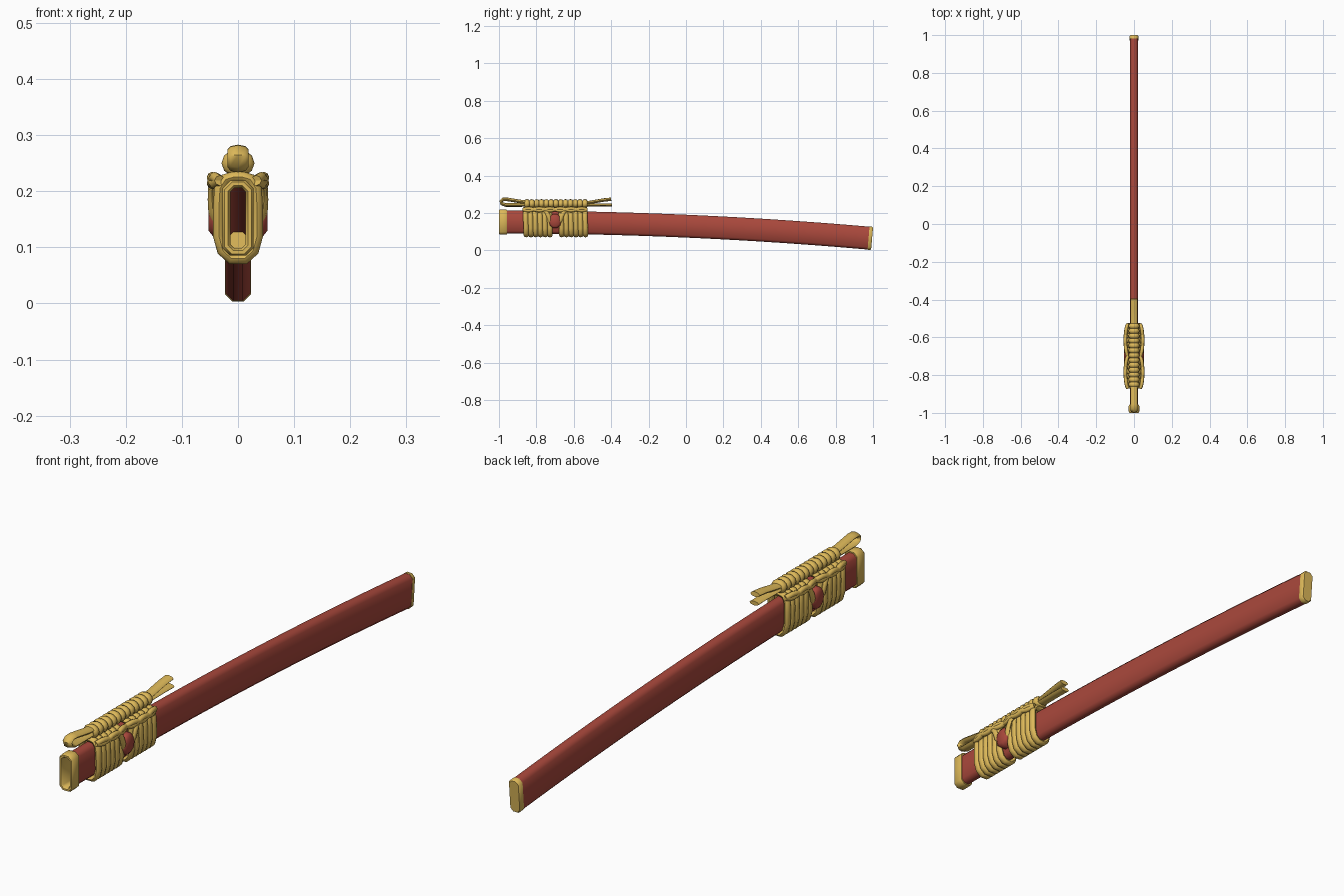
import bpy, bmesh, math
from mathutils import Vector

if "Cube" in bpy.data.objects:
    bpy.data.objects.remove(bpy.data.objects["Cube"])


def material(name, col):
    m = bpy.data.materials.new(name)
    m.diffuse_color = col
    m.use_nodes = True
    m.node_tree.nodes["Principled BSDF"].inputs["Base Color"].default_value = m.diffuse_color
    return m


RED = material("red_lacquer", (0.40, 0.065, 0.045, 1))
GOLD = material("gold_cord", (0.72, 0.48, 0.10, 1))


def finish(name, bm, mat, angle=50):
    bmesh.ops.recalc_face_normals(bm, faces=bm.faces)
    me = bpy.data.meshes.new(name)
    bm.to_mesh(me)
    bm.free()
    ob = bpy.data.objects.new(name, me)
    bpy.context.collection.objects.link(ob)
    me.materials.append(mat)
    bpy.ops.object.select_all(action='DESELECT')
    ob.select_set(True)
    bpy.context.view_layer.objects.active = ob
    bpy.ops.object.shade_smooth_by_angle(angle=math.radians(angle))
    return ob


def loft(bm, rings, cap_start=False, cap_end=False, closed=False):
    """Skin a list of equally sized point rings."""
    vs = [[bm.verts.new(p) for p in r] for r in rings]
    n = len(vs[0])
    for i in range(len(vs) if closed else len(vs) - 1):
        a, b = vs[i], vs[(i + 1) % len(vs)]
        for k in range(n):
            bm.faces.new((a[k], a[(k + 1) % n], b[(k + 1) % n], b[k]))
    if cap_start:
        bm.faces.new(vs[0][::-1])
    if cap_end:
        bm.faces.new(vs[-1])


def cord(bm, path, side, rs, rn, closed=False, sides=8):
    """Sweep an ellipse: rs along the side axis, rn across it."""
    pts = [Vector(p) for p in path]
    n, rings = len(pts), []
    for i, p in enumerate(pts):
        a = pts[(i - 1) % n] if closed else pts[max(i - 1, 0)]
        b = pts[(i + 1) % n] if closed else pts[min(i + 1, n - 1)]
        t = (b - a).normalized()
        nrm = t.cross(Vector(side)).normalized()
        s = nrm.cross(t)
        rings.append([p + s * rs * math.cos(2 * math.pi * k / sides)
                      + nrm * rn * math.sin(2 * math.pi * k / sides) for k in range(sides)])
    loft(bm, rings, not closed, not closed, closed)


def mid(y):
    return 0.152 - 0.088 * ((y + 1) / 2) ** 2


def section(y, hx, hz, c=0.013):
    """Chamfered slot section, square to the curved centre line."""
    tilt = 0.088 * (y + 1) / 2
    q = [(hx - c, hz), (hx, hz - c), (hx, c - hz), (hx - c, -hz)]
    q += [(-x, z) for x, z in reversed(q)]
    return [(x, y + z * tilt, mid(y) + z) for x, z in q]


# Curved scabbard body, open at the mouth
bm = bmesh.new()
loft(bm, [section(-0.99 + 1.97 * i / 20, 0.022, 0.061) for i in range(21)], cap_end=True)
finish("scabbard_body", bm, RED)

# Hollow mouth collar
bm = bmesh.new()
loft(bm, [section(y, hx, hz, c) for y, hx, hz, c in (
    (-0.957, 0.020, 0.059, 0.012), (-0.957, 0.025, 0.065, 0.013), (-0.963, 0.028, 0.067, 0.014),
    (-0.993, 0.028, 0.067, 0.014), (-1.0, 0.024, 0.064, 0.013),
    (-1.0, 0.018, 0.058, 0.010), (-0.993, 0.013, 0.054, 0.007), (-0.955, 0.013, 0.054, 0.007))],
    closed=True)
finish("mouth_collar", bm, GOLD)

# End cap
bm = bmesh.new()
loft(bm, [section(0.976, 0.0232, 0.062), section(0.989, 0.0232, 0.062),
          section(0.995, 0.019, 0.058, 0.011)], True, True)
finish("end_cap", bm, GOLD)

# Two groups of wrapped loops
half = [(0.012, 0.080), (0.027, 0.094), (0.034, 0.120), (0.034, 0.170),
        (0.032, 0.205), (0.022, 0.221), (0.008, 0.225)]
outline = half + [(-x, z) for x, z in reversed(half)]
for label, start in (("front", -0.858), ("rear", -0.668)):
    bm = bmesh.new()
    for i in range(6):
        y = start + 0.0255 * i
        cord(bm, [(x, y + (0.2 - z) * 0.03, z) for x, z in outline], (0, 1, 0), 0.0135, 0.0105, True)
    finish(label + "_wrap", bm, GOLD)

# Knot binding along the top
bm = bmesh.new()
for i in range(13):
    y = -0.85 + 0.0258 * i
    ring = [(0.019 * math.cos(a), y, 0.250 + 0.014 * math.sin(a))
            for a in (2 * math.pi * k / 12 for k in range(12))]
    cord(bm, ring, (0, 1, 0), 0.0138, 0.0105, True)
finish("knot_binding", bm, GOLD)

# Front bow loop and the two loose tails
bm = bmesh.new()
cord(bm, [(0, y, z) for y, z in (
    (-0.83, 0.258), (-0.88, 0.261), (-0.955, 0.273), (-0.978, 0.273), (-0.989, 0.262),
    (-0.984, 0.250), (-0.965, 0.243), (-0.88, 0.243), (-0.83, 0.246))], (1, 0, 0), 0.019, 0.0095)
finish("bow_loop", bm, GOLD)
bm = bmesh.new()
cord(bm, [(0, -0.57, 0.256), (0, -0.52, 0.256), (0, -0.44, 0.270), (0, -0.40, 0.274)],
     (1, 0, 0), 0.019, 0.009)
cord(bm, [(0, -0.57, 0.247), (0, -0.52, 0.243), (0, -0.44, 0.244), (0, -0.395, 0.243)],
     (1, 0, 0), 0.019, 0.008)
finish("cord_tails", bm, GOLD)

# Side fittings: red knob, woven side cords and strands hanging to the knob
for label, s in (("left", -1), ("right", 1)):
    bm = bmesh.new()
    rings = []
    for x, ky, kz in ((0.015, 0.034, 0.040), (0.044, 0.034, 0.040), (0.053, 0.024, 0.028)):
        rings.append([(s * x, -0.70 + ky * math.cos(a), 0.157 + kz * math.sin(a))
                      for a in (2 * math.pi * k / 10 for k in range(10))])
    loft(bm, rings, True, True)
    finish(label + "_knob", bm, RED)

    bm = bmesh.new()
    for phase in (0, math.pi):
        path = []
        for i in range(25):
            u = i / 24
            bulge = abs(math.sin(2 * math.pi * u)) ** 0.6
            path.append((s * (0.033 + 0.013 * bulge), -0.87 + 0.34 * u,
                         0.219 + 0.006 * math.sin(6 * math.pi * u + phase)))
        cord(bm, path, (0, 0, 1), 0.0095, 0.0095)
    finish(label + "_side_cords", bm, GOLD)

    bm = bmesh.new()
    for d in (-1, 1):
        cord(bm, [(s * 0.040, -0.70 + d * 0.065, 0.220), (s * 0.045, -0.70 + d * 0.047, 0.208),
                  (s * 0.046, -0.70 + d * 0.036, 0.185), (s * 0.045, -0.70 + d * 0.030, 0.165),
                  (s * 0.040, -0.70 + d * 0.022, 0.150)], (0, 1, 0), 0.011, 0.008)
    finish(label + "_knob_strands", bm, GOLD)
